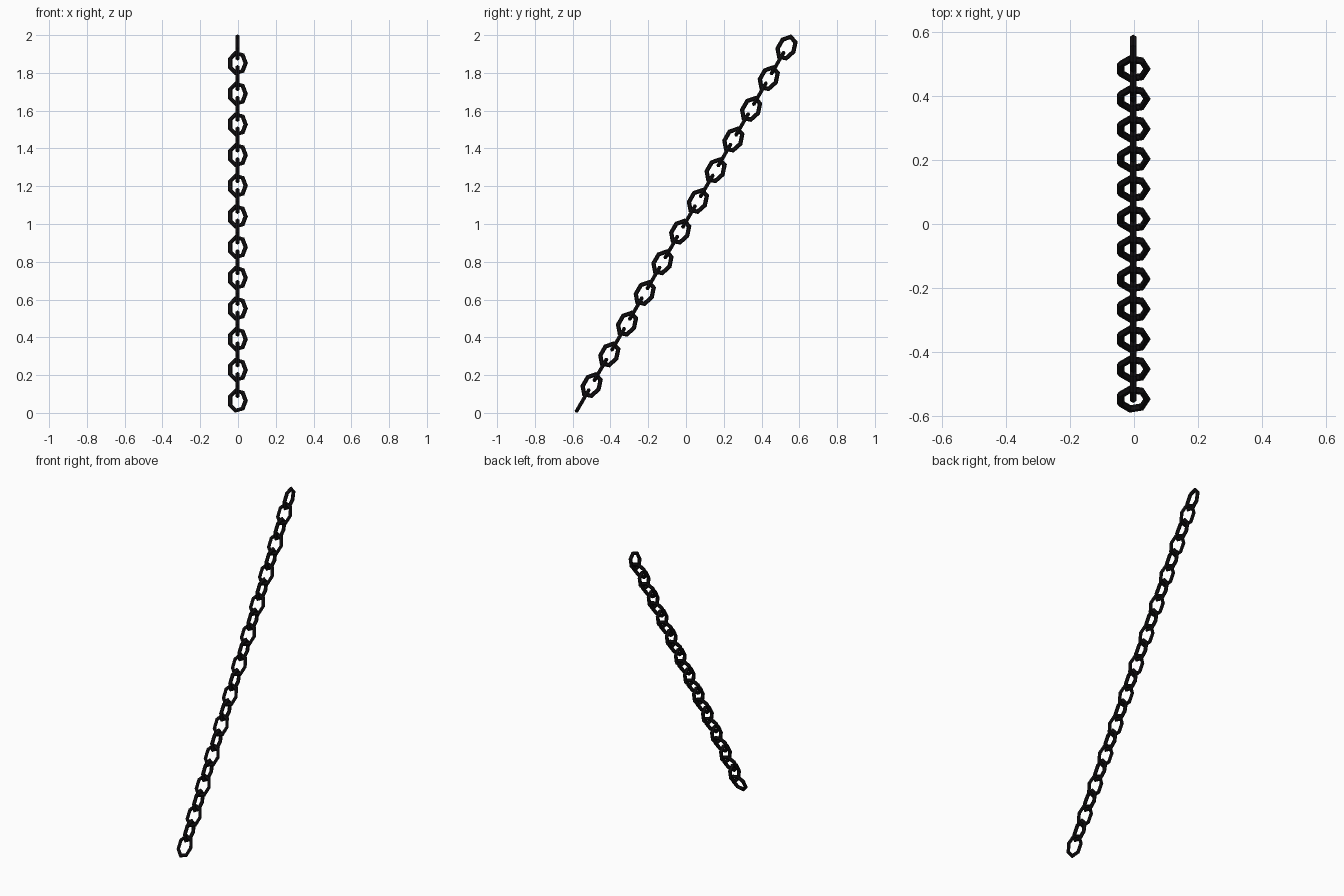
import bpy, bmesh
from math import sin, cos, pi, radians
from mathutils import Vector, Matrix

if "Cube" in bpy.data.objects:
    bpy.data.objects.remove(bpy.data.objects["Cube"])

SIDES, TUBE_SIDES = 7, 6       # corners of a link, sides of its wire
HALF_W, HALF_L = 0.043, 0.0626  # centre-line radii across and along the chain
WIRE = 0.0112
COUNT, PITCH = 24, 0.0938
TILT = radians(30)

mat = bpy.data.materials.new("black_metal")
mat.diffuse_color = (0.006, 0.005, 0.006, 1)
mat.use_nodes = True
mat.node_tree.nodes["Principled BSDF"].inputs["Base Color"].default_value = mat.diffuse_color


def link_mesh():
    """Low-poly stretched ring in the local XZ plane, mitred at its corners."""
    bm = bmesh.new()
    pts = [Vector((HALF_W * cos(2 * pi * i / SIDES), 0, HALF_L * sin(2 * pi * i / SIDES)))
           for i in range(SIDES)]
    rings = []
    for i, p in enumerate(pts):
        d0 = (p - pts[i - 1]).normalized()
        d1 = (pts[(i + 1) % SIDES] - p).normalized()
        out = (d0 - d1).normalized()
        mitre = 1 / cos(d0.angle(d1) / 2)
        rings.append([bm.verts.new(p + out * (WIRE * mitre * cos(2 * pi * j / TUBE_SIDES))
                                   + Vector((0, WIRE * sin(2 * pi * j / TUBE_SIDES), 0)))
                      for j in range(TUBE_SIDES)])
    for i in range(SIDES):
        a, b = rings[i], rings[(i + 1) % SIDES]
        for j in range(TUBE_SIDES):
            k = (j + 1) % TUBE_SIDES
            bm.faces.new((a[j], a[k], b[k], b[j]))
    bmesh.ops.recalc_face_normals(bm, faces=bm.faces)
    me = bpy.data.meshes.new("chain_link")
    bm.to_mesh(me)
    bm.free()
    me.materials.append(mat)
    return me


# Links alternate by a quarter turn about the slanted chain axis
mesh = link_mesh()
axis = Vector((0, sin(TILT), cos(TILT)))
start = Vector((-0.0025, -0.547, 0.065))
lean = Matrix.Rotation(-TILT, 4, 'X')
for n in range(COUNT):
    link = bpy.data.objects.new(f"chain_link_{n + 1:02d}", mesh)
    turn = Matrix.Rotation(pi / 2 if n % 2 else 0, 4, 'Z')
    link.matrix_world = Matrix.Translation(start + axis * PITCH * n) @ lean @ turn
    bpy.context.collection.objects.link(link)
